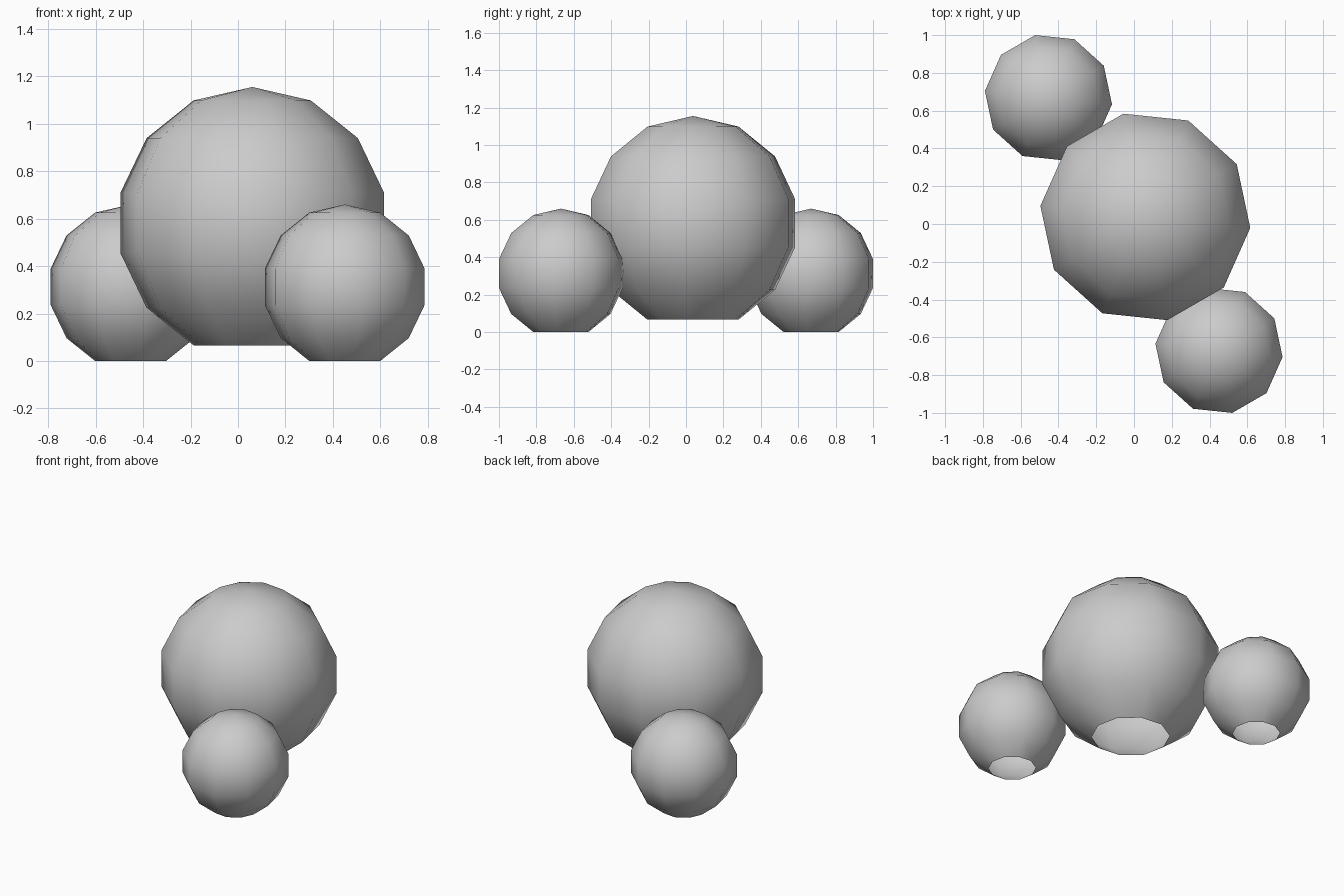
import bpy, bmesh, math
from mathutils import Matrix

if "Cube" in bpy.data.objects:
    bpy.data.objects.remove(bpy.data.objects["Cube"])

SIDES, RINGS = 10, 7
PHASE = math.radians(-6)


def blob(name, x, y, z, radius):
    """Low-poly ball with its bottom cap removed, leaving an open flat base."""
    bm = bmesh.new()
    bmesh.ops.create_uvsphere(bm, u_segments=SIDES, v_segments=RINGS, radius=radius)
    pole = min(bm.verts, key=lambda v: v.co.z)
    bmesh.ops.delete(bm, geom=[pole], context='VERTS')
    # turn the ball so one of its corners sits at the wanted angle
    corner = max(bm.verts, key=lambda v: v.co.xy.length)
    turn = PHASE - math.atan2(corner.co.y, corner.co.x)
    bm.transform(Matrix.Rotation(turn, 4, 'Z'))
    for f in bm.faces:
        f.smooth = True
    mesh = bpy.data.meshes.new(name)
    bm.to_mesh(mesh)
    bm.free()
    obj = bpy.data.objects.new(name, mesh)
    obj.location = (x, y, z)
    bpy.context.collection.objects.link(obj)
    return obj


# Large middle ball
blob("large_ball", 0.06, 0.0375, 0.582, 0.573)

# Two small balls on opposite corners, resting on the ground
blob("small_ball_front", 0.45, -0.669, 0.3128, 0.347)
blob("small_ball_back", -0.453, 0.669, 0.3128, 0.347)
